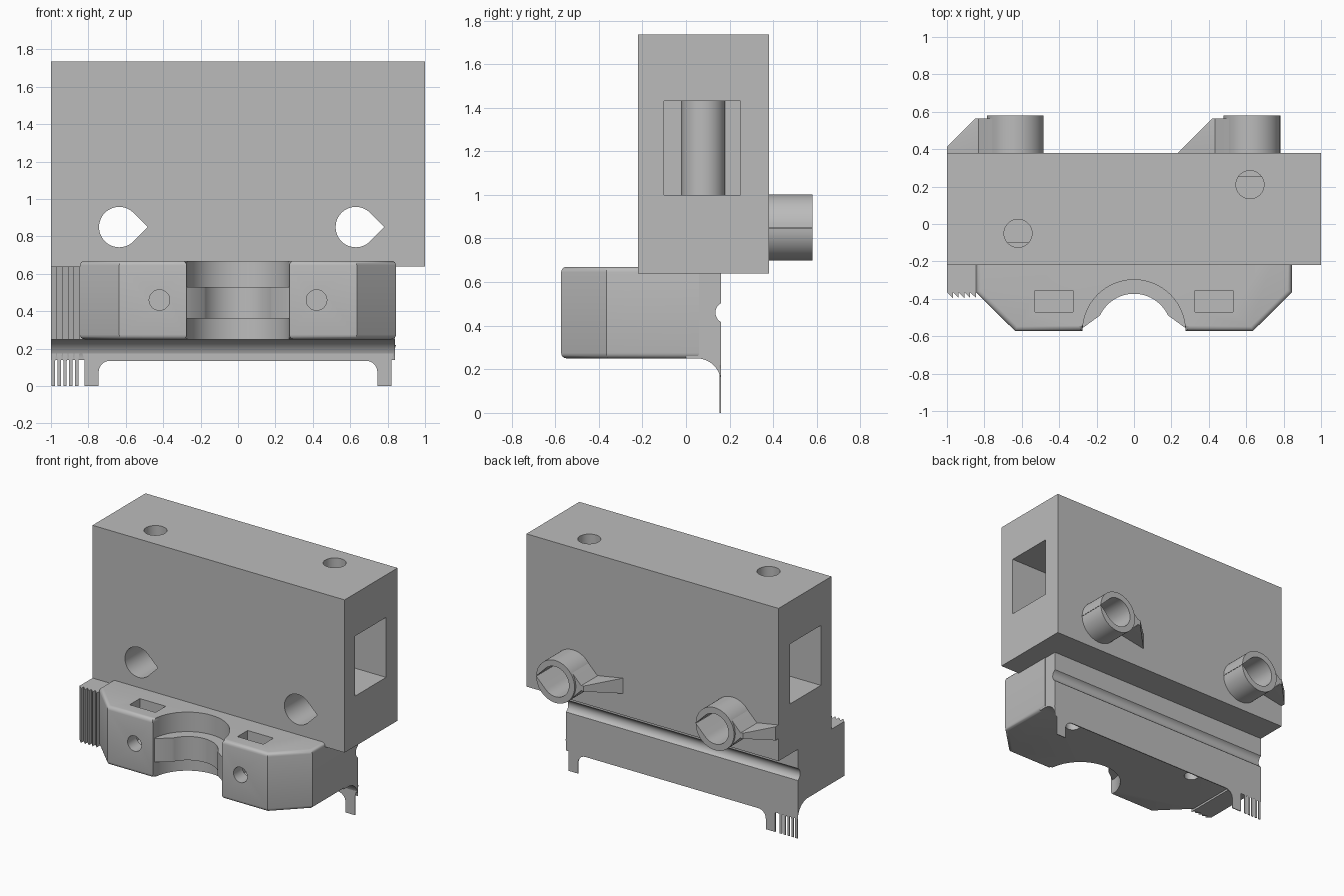
import bpy, bmesh
from math import cos, sin, radians, sqrt
from mathutils import Vector

if "Cube" in bpy.data.objects:
    bpy.data.objects.remove(bpy.data.objects["Cube"], do_unlink=True)

grey = bpy.data.materials.new("plain grey")
grey.use_nodes = True
grey.diffuse_color = (0.5, 0.5, 0.5, 1)
grey.node_tree.nodes["Principled BSDF"].inputs["Base Color"].default_value = (0.5, 0.5, 0.5, 1)


def finish(name, bm):
    bmesh.ops.recalc_face_normals(bm, faces=bm.faces)
    mesh = bpy.data.meshes.new(name)
    bm.to_mesh(mesh)
    bm.free()
    mesh.materials.append(grey)
    obj = bpy.data.objects.new(name, mesh)
    bpy.context.collection.objects.link(obj)
    return obj


def prism(name, pts, axis, lo, hi, bevel=0):
    """Extrude a flat outline along an axis, optionally rounding its rims."""
    place = {"x": lambda a, b, t: (t, a, b),
             "y": lambda a, b, t: (a, t, b),
             "z": lambda a, b, t: (a, b, t)}[axis]
    bm = bmesh.new()
    low = [bm.verts.new(place(a, b, lo)) for a, b in pts]
    high = [bm.verts.new(place(a, b, hi)) for a, b in pts]
    rims = [bm.faces.new(low), bm.faces.new(high)]
    n = len(pts)
    for i in range(n):
        j = (i + 1) % n
        bm.faces.new((low[i], low[j], high[j], high[i]))
    if bevel:
        edges = list({e for f in rims for e in f.edges})
        bmesh.ops.bevel(bm, geom=edges, offset=bevel, segments=4, profile=0.5, affect="EDGES")
    return finish(name, bm)


def box(name, x, y, z):
    return prism(name, [(x[0], y[0]), (x[1], y[0]), (x[1], y[1]), (x[0], y[1])], "z", *z)


def arc(cx, cy, r, start, end, steps):
    angles = [radians(start + (end - start) * i / steps) for i in range(steps + 1)]
    return [(cx + r * cos(a), cy + r * sin(a)) for a in angles]


def circle(cx, cy, r, steps=40):
    return arc(cx, cy, r, 0, 360, steps)[:-1]


def teardrop(cx, cz, r, side):
    """Circle with a tangent point towards +x or -x."""
    return [(cx + side * (x - cx), z) for x, z in arc(cx, cz, r, 45, 315, 36)] \
        + [(cx + side * r * sqrt(2), cz)]


def cut(obj, cutters):
    """Subtract the cutters for good."""
    for c in cutters:
        mod = obj.modifiers.new("cut", "BOOLEAN")
        mod.operation, mod.solver, mod.object = "DIFFERENCE", "EXACT", c
    graph = bpy.context.evaluated_depsgraph_get()
    mesh = bpy.data.meshes.new_from_object(obj.evaluated_get(graph))
    obj.modifiers.clear()
    obj.data = mesh


def discard(objs):
    for o in objs:
        bpy.data.objects.remove(o, do_unlink=True)


# Main block with teardrop bores, end pockets and top holes
HUBS, HUB_Z = (-0.635, 0.63), 0.85
bores = [prism("bore_cutter", teardrop(x, HUB_Z, 0.108, 1), "y", -0.5, 0.8) for x in HUBS]
pockets = [box("pocket_cutter", sorted((s * 0.3, s * 1.2)), (-0.1, 0.25), (1.0, 1.43))
           for s in (-1, 1)]
holes = [prism("hole_cutter", circle(x, y, 0.075), "z", 1.1, 1.9)
         for x, y in ((0.62, 0.21), (-0.62, -0.05))]
block = box("main_block", (-1, 1), (-0.22, 0.38), (0.64, 1.735))
cut(block, bores + pockets + holes)
discard(pockets + holes)
for s, side in ((-1, "right"), (1, "left")):
    prism(side + "_pocket_post", circle(s * 0.3, 0.08, 0.1), "z", 0.99, 1.44)

# Rear tubes with pointed sides and sloping braces
trim = box("trim_cutter", (-1.5, -1), (0, 1), (0.5, 1.2))
for x, side in zip(HUBS, ("right", "left")):
    tube = prism(side + "_tube", circle(x, HUB_Z, 0.152, 48), "y", 0.38, 0.58)
    point = prism(side + "_tube_point", teardrop(x, HUB_Z, 0.15, -1), "y", 0.38, 0.565)
    for part in (tube, point):
        cut(part, bores)
    bm = bmesh.new()
    tip = x - 0.212
    for s in (-1, 1):
        for px, py, h in ((tip + 0.015, 0.38, 0.02), (tip + 0.015, 0.565, 0.02),
                          (tip, 0.565, 0.02), (tip - 0.185, 0.38, 0.055)):
            bm.verts.new((px, py, HUB_Z + s * h))
    bmesh.ops.convex_hull(bm, input=bm.verts)
    brace = finish(side + "_brace", bm)
    if x < 0:
        cut(brace, [trim])
discard(bores + [trim])

# Front clamp: chamfered outline with a round recess
half = [(0.845, 0.06), (0.845, -0.365), (0.635, -0.573)]
outline = half + arc(0, -0.573, 0.275, 0, 180, 28) + [(-x, y) for x, y in reversed(half)]
clamp = prism("front_clamp", outline, "z", 0.25, 0.67, bevel=0.025)
cutters = []
for s in (-1, 1):
    cutters.append(box("slot_cutter", sorted((s * 0.325, s * 0.53)), (-0.47, -0.355), (0.38, 0.8)))
    cutters.append(prism("screw_cutter", circle(s * 0.42, 0.46, 0.055, 28), "y", -0.7, -0.3))
    cutters.append(prism("foot_hole_cutter", circle(s * 0.53, -0.02, 0.05, 28), "z", 0.1, 0.33))
cut(clamp, cutters)
discard(cutters)

# Inner ridge of the recess with flared ends
flare = [(0.28, -0.56)]
ridge = flare + arc(0, -0.573, 0.2, 25, 155, 24) + [(-0.28, -0.56)] \
    + arc(0, -0.56, 0.29, 175, 5, 24)
prism("recess_ridge", ridge, "z", 0.36, 0.53)

# Rear wall: grooved back and a cove running down to a thin edge
cove = arc(0.05, 0.14, 0.11, 90, 0, 12)
groove = arc(0.185, 0.46, 0.05, 240, 120, 10)
wall = [(0.0, 0.25)] + cove + groove + [(0.16, 0.645), (0.0, 0.645)]
prism("rear_wall", wall, "x", -0.845, 0.84)

# Thin back skirt with two legs
leg = [(0.845, 0.22), (0.82, 0.135), (0.82, 0), (0.745, 0)]
leg += arc(0.685, 0.075, 0.06, 0, 90, 8)
prism("back_skirt", leg + [(-x, z) for x, z in reversed(leg)], "y", 0.154, 0.16)

# Row of thin fins, each with a spike below
STEP = 0.031
for i in range(5):
    x0 = -1 + i * STEP
    x1 = x0 + STEP
    prism("side_fin", [(x0, 0.05), (x0, -0.365), (x1, -0.395), (x1, 0.05)], "z", 0.25, 0.64)
    prism("fin_wall", wall, "x", x0, x1)
    prism("fin_spike", [(x0, 0.2), (x0 + 0.004, 0.13), (x0 + 0.004, 0), (x0 + 0.022, 0),
                        (x0 + 0.022, 0.13), (x1, 0.2)], "y", 0.154, 0.16)

# Smooth the curved surfaces and keep sharp edges
bpy.ops.object.select_all(action="DESELECT")
for o in bpy.context.collection.objects:
    if o.type == "MESH":
        o.select_set(True)
        bpy.context.view_layer.objects.active = o
bpy.ops.object.shade_smooth_by_angle(angle=radians(30))
